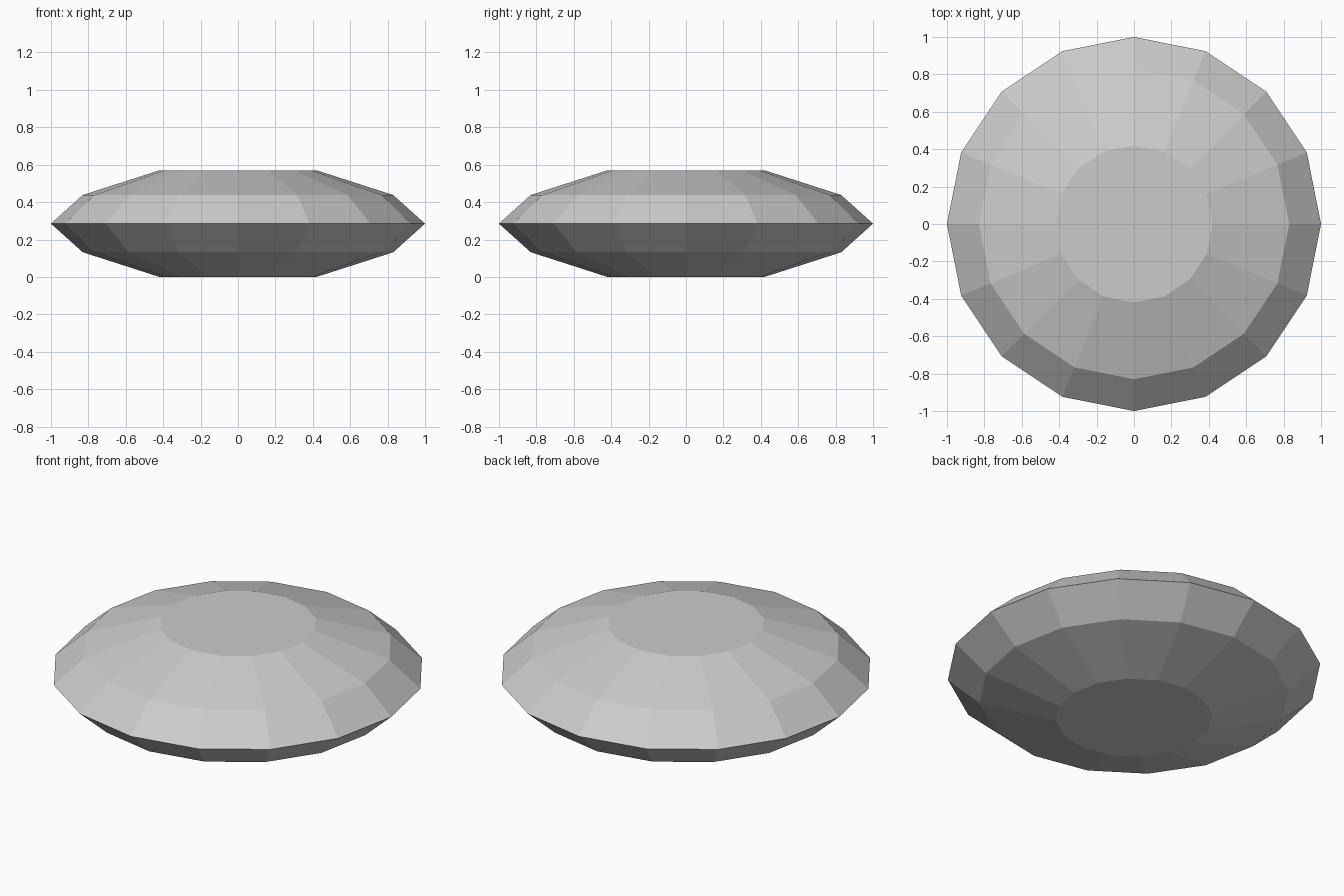
import bpy, bmesh
from math import cos, sin, tau

if "Cube" in bpy.data.objects:
    bpy.data.objects.remove(bpy.data.objects["Cube"])

SIDES = 16
# Profile from bottom to top: (radius, height)
PROFILE = [(0.42, 0.0), (0.83, 0.132), (1.0, 0.285), (0.83, 0.438), (0.42, 0.57)]

bm = bmesh.new()
rings = [[bm.verts.new((r * cos(tau * i / SIDES), r * sin(tau * i / SIDES), z))
          for i in range(SIDES)] for r, z in PROFILE]

# Faceted bands between neighbouring rings
for low, high in zip(rings, rings[1:]):
    for i in range(SIDES):
        j = (i + 1) % SIDES
        bm.faces.new((low[i], low[j], high[j], high[i]))

# Flat bottom and top
bm.faces.new(rings[0][::-1])
bm.faces.new(rings[-1])

mesh = bpy.data.meshes.new("faceted_disc")
bm.to_mesh(mesh)
bm.free()
bpy.context.collection.objects.link(bpy.data.objects.new("faceted_disc", mesh))
